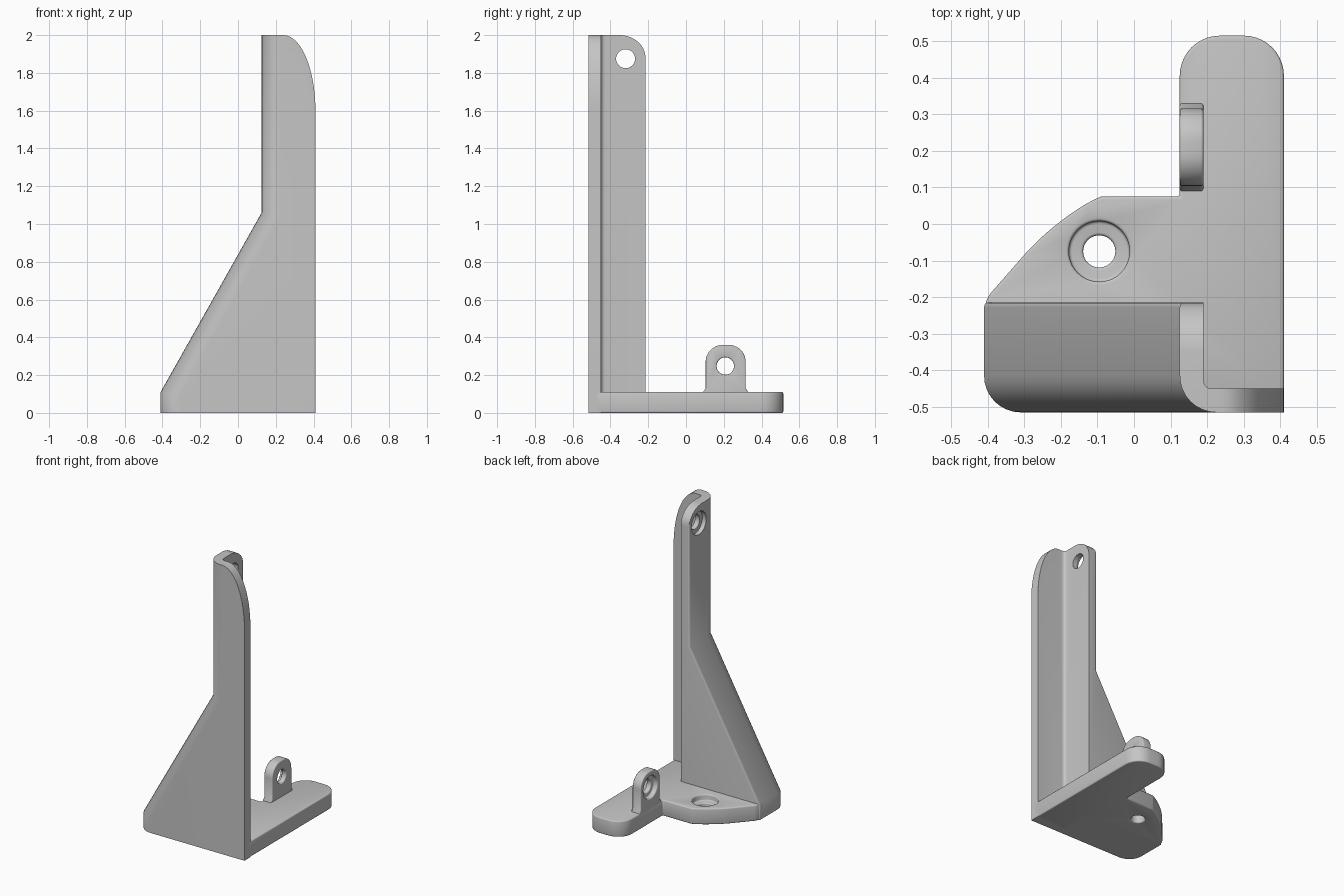
import bpy, bmesh, math
from mathutils import Vector

cube = bpy.data.objects.get("Cube")
if cube:
    bpy.data.objects.remove(cube, do_unlink=True)

GREY = (0.56, 0.56, 0.56, 1)
grey = bpy.data.materials.new("plain_grey")
grey.use_nodes = True
grey.diffuse_color = GREY
for node in grey.node_tree.nodes:
    if node.type == 'BSDF_PRINCIPLED':
        node.inputs["Base Color"].default_value = GREY

FRONT, RIB_BACK, THICK = -0.515, -0.215, 0.11
FIN_OUT, FIN_IN, LEFT = 0.125, 0.19, 0.41


def rounded(corners, steps=10):
    """Outline whose corners (a, b, d1, d2) are eased over d1 and d2 along their sides."""
    out = []
    for i, c in enumerate(corners):
        p = Vector(c[:2])
        if len(c) == 2:
            out.append(p)
            continue
        u = (Vector(corners[i - 1][:2]) - p).normalized() * c[2]
        v = (Vector(corners[(i + 1) % len(corners)][:2]) - p).normalized() * c[-1]
        for k in range(steps + 1):
            t = math.pi / 2 * k / steps
            out.append(p + u * (1 - math.sin(t)) + v * (1 - math.cos(t)))
    return out


def circle(a, b, r, n=40):
    return [Vector((a + r * math.cos(k * math.tau / n), b + r * math.sin(k * math.tau / n)))
            for k in range(n)]


def prism(name, outline, axis, lo, hi, bevels=()):
    """Extrude an outline along an axis and round the chosen edges."""
    place = {'x': lambda p, h: (h, p.x, p.y),
             'y': lambda p, h: (p.x, h, p.y),
             'z': lambda p, h: (p.x, p.y, h)}[axis]
    bm = bmesh.new()
    low, high = [[bm.verts.new(place(p, h)) for p in outline] for h in (lo, hi)]
    bm.faces.new(low[::-1])
    bm.faces.new(high)
    for i in range(len(outline)):
        j = (i + 1) % len(outline)
        bm.faces.new((low[i], low[j], high[j], high[i]))
    # Keep every face pointing outwards
    bm.normal_update()
    if bm.calc_volume(signed=True) < 0:
        bmesh.ops.reverse_faces(bm, faces=bm.faces[:])
    for test, size, segments in bevels:
        edges = [e for e in bm.edges if test(e.verts[0].co, e.verts[1].co)]
        bmesh.ops.bevel(bm, geom=edges, offset=size, segments=segments,
                        profile=0.5, affect='EDGES')
    mesh = bpy.data.meshes.new(name)
    bm.to_mesh(mesh)
    bm.free()
    mesh.materials.append(grey)
    obj = bpy.data.objects.new(name, mesh)
    bpy.context.collection.objects.link(obj)
    return obj


def carve(obj, cutters, ease=0):
    """Apply boolean cutters to a part, soften its sharp edges, and shade it."""
    for cutter, operation in cutters:
        cutter.hide_render = True
        mod = obj.modifiers.new("cut", 'BOOLEAN')
        mod.object, mod.operation, mod.solver = cutter, operation, 'EXACT'
    if ease:
        mod = obj.modifiers.new("soft_edges", 'BEVEL')
        mod.width, mod.segments = ease, 3
        mod.limit_method, mod.angle_limit = 'ANGLE', math.radians(50)
        mod.use_clamp_overlap = False
    bpy.context.view_layer.update()
    evaluated = obj.evaluated_get(bpy.context.evaluated_depsgraph_get())
    mesh = bpy.data.meshes.new_from_object(evaluated)
    obj.modifiers.clear()
    obj.data = mesh
    for cutter, _ in cutters:
        bpy.data.objects.remove(cutter, do_unlink=True)
    bpy.ops.object.select_all(action='DESELECT')
    obj.select_set(True)
    bpy.context.view_layer.objects.active = obj
    bpy.ops.object.shade_smooth_by_angle(angle=math.radians(38))


def screw_hole(a, b, axis, bore, seat, start, end):
    """Through hole plus a wider counterbored seat."""
    return [(prism("bore_cutter", circle(a, b, bore), axis, -0.5, 0.5), 'DIFFERENCE'),
            (prism("seat_cutter", circle(a, b, seat), axis, start, end), 'DIFFERENCE')]


# Base plate with a long rear arm and a curved side shoulder; its front hides in the upright
plate = prism("base_plate", rounded([
    (LEFT, -0.48), (LEFT, 0.515, 0.11), (FIN_OUT, 0.515, 0.11), (FIN_OUT, 0.075),
    (-0.09, 0.075), (-0.2, 0.03, 0.115, 0.15), (-0.41, -0.21, 0.03), (-0.41, -0.25),
    (-0.37, -0.48)]), 'z', 0, THICK)
carve(plate, screw_hole(-0.095, -0.075, 'z', 0.044, 0.083, 0.07, 0.3), 0.008)


# Upright: sloped buttress, tall fin and front flange, carved from one block
def on_side(y):
    return lambda a, b: (abs(a.y - y) < 1e-4 and abs(b.y - y) < 1e-4
                         and max(a.x, b.x) < FIN_OUT + 0.001)


upright = prism("upright", rounded([
    (-0.41, 0), (-0.41, THICK), (FIN_OUT, 1.06), (FIN_OUT, 2),
    (LEFT, 2, 0.17, 0.4), (LEFT, 0)], 16), 'y', FRONT, RIB_BACK,
    [(on_side(RIB_BACK), 0.012, 3), (on_side(FRONT), 0.1, 8)])
pocket = prism("pocket_cutter", rounded([
    (FIN_IN, -0.45, 0.022), (0.6, -0.45), (0.6, 0), (FIN_IN, 0)], 5), 'z', -0.1, 2.3)
top_round = prism("top_round_cutter", rounded([
    (-0.7, -0.1), (-0.7, 2.0005), (-0.2145, 2.0005, 0.14, 0.12), (-0.2145, -0.1)]),
    'x', -0.6, 0.6)
carve(upright, [(pocket, 'DIFFERENCE'), (top_round, 'INTERSECT')]
      + screw_hole(-0.32, 1.875, 'x', 0.05, 0.08, 0, 0.155))

# Small rear lug with a side hole
lug = prism("rear_lug", rounded([
    (0.09, 0.06), (0.09, THICK), (0.104, 0.13), (0.104, 0.36, 0.09),
    (0.316, 0.36, 0.09), (0.316, 0.13), (0.33, THICK), (0.33, 0.06)]),
    'x', FIN_OUT, FIN_IN)
carve(lug, screw_hole(0.208, 0.248, 'x', 0.046, 0.077, 0, 0.155), 0.007)
